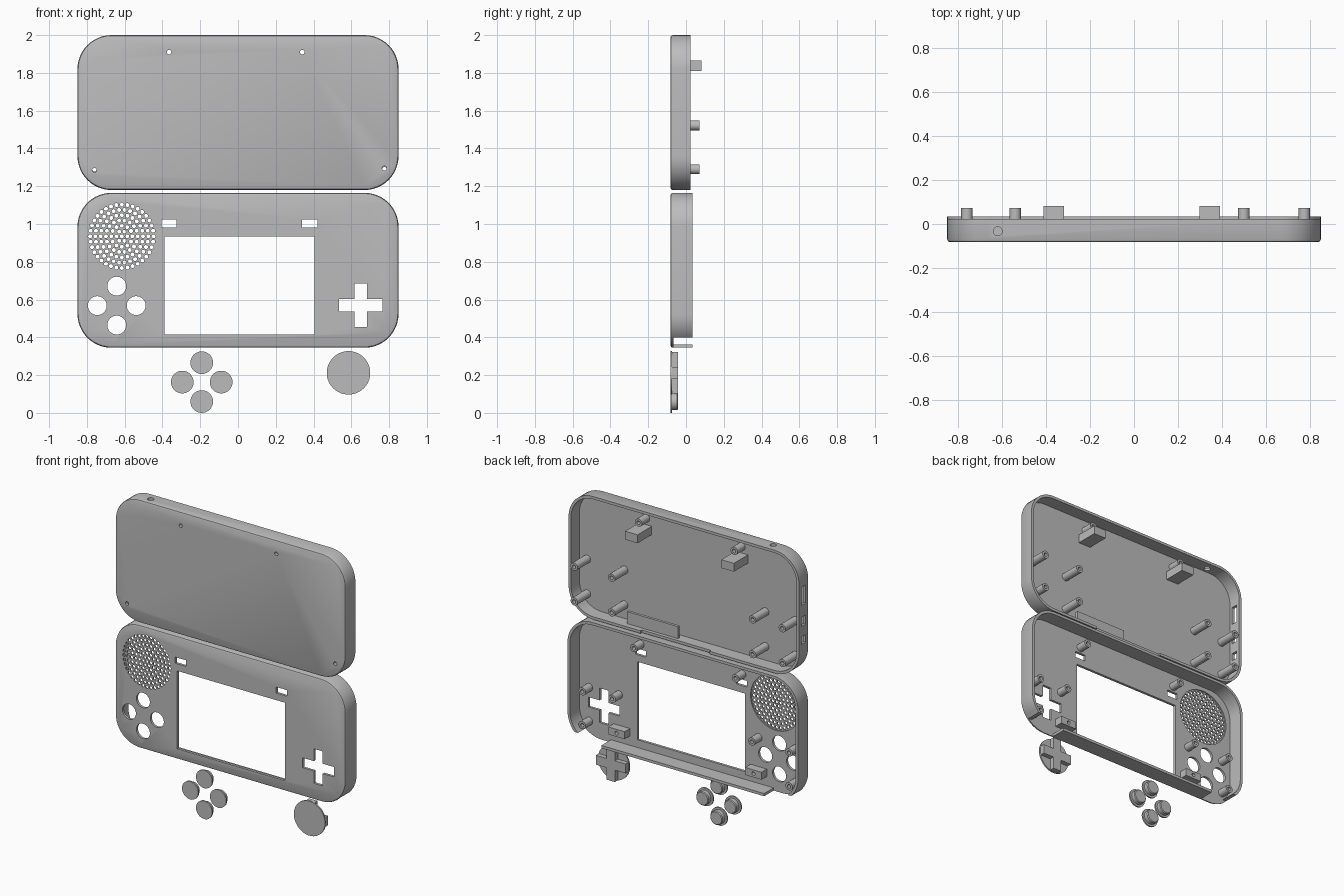
import bpy, bmesh, math
from mathutils import Matrix, Vector

if "Cube" in bpy.data.objects:
    bpy.data.objects.remove(bpy.data.objects["Cube"])

GREY = (0.5, 0.5, 0.5, 1)
mat = bpy.data.materials.new("plain grey plastic")
mat.use_nodes = True
mat.diffuse_color = GREY
mat.node_tree.nodes["Principled BSDF"].inputs["Base Color"].default_value = GREY

FRONT, FLOOR, WALL = -0.083, -0.066, 0.018


def finish(name, bm):
    bmesh.ops.recalc_face_normals(bm, faces=bm.faces[:])
    mesh = bpy.data.meshes.new(name)
    bm.to_mesh(mesh)
    bm.free()
    mesh.materials.append(mat)
    obj = bpy.data.objects.new(name, mesh)
    bpy.context.collection.objects.link(obj)
    return obj


def activate(obj):
    bpy.ops.object.select_all(action='DESELECT')
    obj.select_set(True)
    bpy.context.view_layer.objects.active = obj


def smooth(obj):
    activate(obj)
    bpy.ops.object.shade_smooth_by_angle(angle=math.radians(30))


def box(bm, x, y, z):
    """Axis-aligned box from three (low, high) ranges."""
    size = [b - a for a, b in (x, y, z)]
    mid = [(a + b) / 2 for a, b in (x, y, z)]
    bmesh.ops.create_cube(bm, size=1, matrix=Matrix.Translation(mid) @ Matrix.Diagonal((*size, 1)))


def rod(bm, x, z, r, y0, y1, seg=32):
    """Solid cylinder along y."""
    m = Matrix.Translation((x, (y0 + y1) / 2, z)) @ Matrix.Rotation(math.pi / 2, 4, 'X')
    bmesh.ops.create_cone(bm, cap_ends=True, segments=seg, radius1=r, radius2=r,
                          depth=y1 - y0, matrix=m)


def lathe(bm, x, z, profile, seg=32, closed=False):
    """Revolve (radius, y) points around a y axis through x, z."""
    rings = []
    for r, y in profile:
        rings.append([bm.verts.new((x + r * math.cos(math.tau * i / seg), y,
                                    z + r * math.sin(math.tau * i / seg))) for i in range(seg)])
    bridge(bm, rings, closed)


def bridge(bm, rings, closed):
    pairs = list(zip(rings, rings[1:] + rings[:1])) if closed else list(zip(rings, rings[1:]))
    for a, b in pairs:
        for i in range(len(a)):
            j = (i + 1) % len(a)
            bm.faces.new((a[i], a[j], b[j], b[i]))
    if not closed:
        bm.faces.new(rings[0])
        bm.faces.new(rings[-1])


def outline(bm, inset, y, zmid, half_x=0.85, half_z=0.41, radius=0.18, seg=12):
    """One rounded rectangle ring."""
    ring = []
    for k, (sx, sz) in enumerate(((1, 1), (-1, 1), (-1, -1), (1, -1))):
        for i in range(seg + 1):
            a = math.pi / 2 * (k + i / seg)
            ring.append(bm.verts.new((sx * (half_x - radius) + (radius - inset) * math.cos(a), y,
                                      zmid + sz * (half_z - radius) + (radius - inset) * math.sin(a))))
    return ring


def shell(name, zmid, back):
    """Open-backed tray with a rounded front edge."""
    bm = bmesh.new()
    sections = [(WALL, FLOOR), (WALL, back), (0, back), (0, FRONT + 0.013),
                (0.004, FRONT + 0.004), (0.013, FRONT)]
    bridge(bm, [outline(bm, i, y, zmid) for i, y in sections], False)
    return finish(name, bm)


def cut(obj, bm):
    cutter = finish("cutter", bm)
    cutter.hide_render = True
    activate(obj)
    mod = obj.modifiers.new("cut", 'BOOLEAN')
    mod.object = cutter
    mod.solver = 'EXACT'
    bpy.ops.object.modifier_apply(modifier=mod.name)
    bpy.data.objects.remove(cutter)


def posts(name, places, back, bore=0.012):
    """Hollow screw posts."""
    bm = bmesh.new()
    for x, z in places:
        lathe(bm, x, z, [(0.026, FLOOR), (0.026, back), (bore, back), (bore, FLOOR)], 24, True)
    smooth(finish(name, bm))


def cross(bm, x, z, arm, half, y0, y1):
    """Plus-shaped prism."""
    pts = []
    for k in range(4):
        c, s = round(math.cos(k * math.pi / 2)), round(math.sin(k * math.pi / 2))
        for u, v in ((arm, -half), (arm, half), (half, half)):
            pts.append((x + u * c - v * s, z + u * s + v * c))
    face = bm.faces.new([bm.verts.new((px, y0, pz)) for px, pz in pts])
    ext = bmesh.ops.extrude_face_region(bm, geom=[face])
    moved = [v for v in ext["geom"] if isinstance(v, bmesh.types.BMVert)]
    bmesh.ops.translate(bm, verts=moved, vec=Vector((0, y1 - y0, 0)))


THROUGH = (-0.2, -0.04)

# Rear cover: screw holes, side ports, jack hole, hinge notch
cover = shell("rear_cover", 1.59, 0.023)
screws = [(-0.365, 1.91), (0.34, 1.91), (-0.76, 1.285), (0.775, 1.295)]
bm = bmesh.new()
for x, z in screws:
    rod(bm, x, z, 0.012, *THROUGH, 24)
for low, high in ((1.67, 1.79), (1.53, 1.59), (1.41, 1.46)):
    box(bm, (-0.9, -0.8), (-0.045, -0.005), (low, high))
box(bm, (-0.19, 0.32), (0.008, 0.1), (1.1, 1.22))
jack = Matrix.Translation((-0.62, -0.033, 1.99))
bmesh.ops.create_cone(bm, cap_ends=True, segments=24, radius1=0.02, radius2=0.02, depth=0.1, matrix=jack)
cut(cover, bm)
smooth(cover)

# Rear cover posts, spacer blocks and retaining plate
posts("cover_top_posts", screws[:2], 0.015)
posts("cover_long_posts", [(x, z) for x in (-0.76, -0.54, 0.5, 0.775) for z in (1.29, 1.522)], 0.072)
bm = bmesh.new()
for x in (-0.365, 0.345):
    box(bm, (x - 0.046, x + 0.046), (FLOOR, 0.083), (1.81, 1.866))
finish("spacer_blocks", bm)
bm = bmesh.new()
box(bm, (0.07, 0.445), (-0.033, -0.015), (1.19, 1.278))
finish("retaining_plate", bm)

# Front case: screen, slots, button and pad openings, missing lower corner walls
case = shell("front_case", 0.755, 0.034)
bm = bmesh.new()
rod(bm, -0.615, 0.935, 0.185, FLOOR - 0.008, -0.04, 64)
cut(case, bm)
bm = bmesh.new()
box(bm, (-0.39, 0.405), THROUGH, (0.415, 0.935))
for x in (-0.365, 0.38):
    box(bm, (x - 0.04, x + 0.04), THROUGH, (0.982, 1.023))
for dx, dz in ((0, 0.103), (0, -0.103), (0.103, 0), (-0.103, 0)):
    rod(bm, -0.642 + dx, 0.568 + dz, 0.05, *THROUGH)
cross(bm, 0.65, 0.57, 0.115, 0.033, *THROUGH)
for s in (-1, 1):
    box(bm, sorted((s * 0.6, s * 0.9)), (FLOOR, 0.1), (0.3, 0.4))
cut(case, bm)

# Speaker grille in concentric rings
bm = bmesh.new()
for ring in range(7):
    count = max(1, 6 * ring)
    for i in range(count):
        a = math.tau * i / count
        rod(bm, -0.615 + 0.028 * ring * math.cos(a), 0.935 + 0.028 * ring * math.sin(a),
            0.0105, *THROUGH, 12)
cut(case, bm)
smooth(case)

# Front case posts and trigger blocks
posts("case_posts", [(-0.37, 1.06), (0.38, 1.06), (0.76, 0.67), (0.54, 0.68), (0.76, 0.445),
                     (-0.49, 0.67), (-0.765, 0.67), (-0.765, 0.445)], 0.008)
bm = bmesh.new()
for x in (-0.49, 0.52):
    box(bm, (x - 0.06, x + 0.06), (FLOOR, -0.01), (0.425, 0.475))
blocks = finish("bracket_blocks", bm)
bm = bmesh.new()
for x in (-0.49, 0.52):
    rod(bm, x, 0.45, 0.012, -0.05, 0.05, 16)
cut(blocks, bm)

# Loose round buttons with flanges
for n, (dx, dz) in enumerate(((0, 0.103), (0, -0.103), (0.103, 0), (-0.103, 0))):
    bm = bmesh.new()
    lathe(bm, -0.192 + dx, 0.163 + dz, [(0.06, FRONT), (0.06, FRONT + 0.01), (0.046, FRONT + 0.01),
                                       (0.046, -0.047), (0.041, -0.042)])
    smooth(finish("round_button_%d" % (n + 1), bm))

# Loose direction pad on its disc
bm = bmesh.new()
rod(bm, 0.585, 0.212, 0.115, FRONT, FRONT + 0.01, 64)
smooth(finish("pad_disc", bm))
bm = bmesh.new()
cross(bm, 0.585, 0.212, 0.11, 0.031, FRONT + 0.008, -0.042)
finish("pad_cross", bm)
